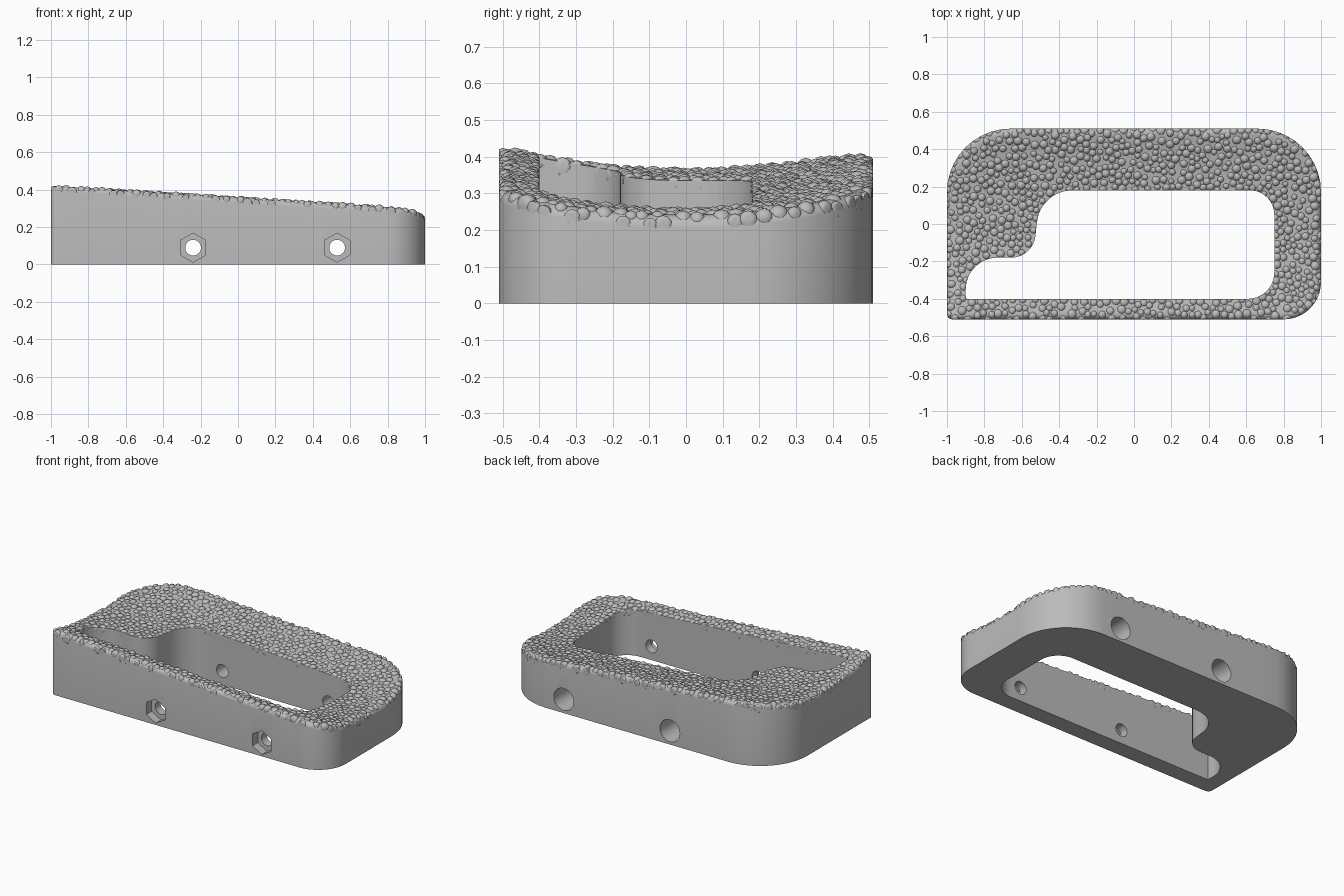
import bpy, bmesh, math, random
from mathutils import Vector

cube = bpy.data.objects.get("Cube")
if cube:
    bpy.data.objects.remove(cube, do_unlink=True)
random.seed(4)
FILLET = 0.035

grey = bpy.data.materials.new("stone_grey")
grey.use_nodes = True
grey.diffuse_color = (0.5, 0.5, 0.5, 1)
grey.node_tree.nodes["Principled BSDF"].inputs["Base Color"].default_value = (0.5, 0.5, 0.5, 1)


def rounded(corners, arc=10, split=10):
    """Closed outline from (x, y, radius) corners with evenly split sides."""
    groups = []
    for i, (x, y, r) in enumerate(corners):
        p = Vector((x, y))
        a = (p - Vector(corners[i - 1][:2])).normalized()
        b = (Vector(corners[(i + 1) % len(corners)][:2]) - p).normalized()
        if r == 0:
            groups.append([p])
            continue
        turn = a.angle(b)
        t = r * math.tan(turn / 2)
        c = p + (b - a).normalized() * r / math.cos(turn / 2)
        u, v = p - a * t - c, p + b * t - c
        side = math.copysign(turn, a.x * b.y - a.y * b.x)
        start = math.atan2(u.y, u.x)
        angles = [start + side * k / arc for k in range(arc + 1)]
        groups.append([c + Vector((math.cos(w), math.sin(w))) * r for w in angles])
    pts = []
    for g, nxt in zip(groups, groups[1:] + groups[:1]):
        pts += g
        pts += [g[-1].lerp(nxt[0], k / split) for k in range(1, split)]
    return pts


def outer(d):
    x, y = 1 - d, 0.51 - d
    radii = [(-x, -y, 0.03), (x, -y, 0.2), (x, y, 0.34), (-x, y, 0.34)]
    return rounded([(cx, cy, max(r - d, 0.003)) for cx, cy, r in radii])


def top(x, y, d):
    """Sloping saddle that rolls over at the outer rim."""
    roll = max(FILLET - d, 0)
    drop = FILLET - math.sqrt(max(FILLET ** 2 - roll ** 2, 0))
    return 0.302 - 0.063 * x + 0.24 * y * y - drop


def finish(bm, name):
    bmesh.ops.recalc_face_normals(bm, faces=bm.faces)
    mesh = bpy.data.meshes.new(name)
    bm.to_mesh(mesh)
    bm.free()
    obj = bpy.data.objects.new(name, mesh)
    bpy.context.collection.objects.link(obj)
    mesh.materials.append(grey)
    return obj


def loft(rings, name):
    bm = bmesh.new()
    loops = [[bm.verts.new(p) for p in ring] for ring in rings]
    for lo, hi in zip(loops, loops[1:]):
        for i in range(len(lo)):
            bm.faces.new((lo[i - 1], lo[i], hi[i], hi[i - 1]))
    bm.faces.new(loops[0])
    bm.faces.new(loops[-1])
    return finish(bm, name)


def bore(name, x, radius, sides, y0, y1):
    """Prism along y, with a corner pointing up."""
    rings = [[(x + radius * math.sin(math.tau * k / sides), y,
               0.09 + radius * math.cos(math.tau * k / sides)) for k in range(sides)]
             for y in (y0, y1)]
    return loft(rings, name)


# Body: straight wall, rolled rim, then rings shrinking across the saddle
rim = outer(0)
rings = [[(p.x, p.y, 0) for p in rim]]
for k in range(7):
    d = FILLET * (1 - math.cos(math.pi / 2 * k / 6))
    rings.append([(p.x, p.y, top(p.x, p.y, d)) for p in outer(d)])
inner = outer(FILLET)
for k in range(1, 14):
    s = 1 - k / 14
    rings.append([(p.x * s, p.y * s, top(p.x * s, p.y * s, 1)) for p in inner])
body = loft(rings, "body")

# Window opening and fastener bores
window = rounded([(-0.9, -0.4, 0), (0.75, -0.4, 0.14), (0.75, 0.18, 0.13),
                  (-0.5, 0.18, 0.19), (-0.54, -0.18, 0.13), (-0.9, -0.18, 0.17)], split=3)
cutters = [loft([[(p.x, p.y, z) for p in window] for z in (-0.2, 0.8)], "window_cutter")]
for x in (-0.24, 0.53):
    cutters += [bore("shaft_cutter", x, 0.042, 32, -0.7, 0.7),
                bore("nut_cutter", x, 0.078, 6, -0.7, -0.455),
                bore("head_cutter", x, 0.072, 40, 0.29, 0.7)]
bpy.context.view_layer.objects.active = body
for cutter in cutters:
    cutter.hide_render = True
    mod = body.modifiers.new("cut", "BOOLEAN")
    mod.operation, mod.solver, mod.object = "DIFFERENCE", "EXACT", cutter
    bpy.ops.object.modifier_apply(modifier=mod.name)
    bpy.data.objects.remove(cutter, do_unlink=True)


def nearest(poly, p):
    """Signed distance (positive inside) and closest outline point."""
    best, spot, inside = 9, p, False
    for i, b in enumerate(poly):
        a = poly[i - 1]
        e = b - a
        q = a + e * min(max((p - a).dot(e) / max(e.length_squared, 1e-12), 0), 1)
        dist = (p - q).length
        if dist < best:
            best, spot = dist, q
        if (a.y > p.y) != (b.y > p.y) and p.x < a.x + (p.y - a.y) / e.y * e.x:
            inside = not inside
    return (best if inside else -best), spot


# Pebbled skin: scattered half-sunk pebbles trimmed flush with the walls
unit = bmesh.new()
bmesh.ops.create_icosphere(unit, subdivisions=2, radius=1)
ball = [v.co.copy() for v in unit.verts]
ball_faces = [[v.index for v in f.verts] for f in unit.faces]
unit.free()

CELL = 0.06
cells = {}
bm = bmesh.new()
for _ in range(16000):
    p = Vector((random.uniform(-1, 1), random.uniform(-0.51, 0.51)))
    r = random.uniform(0.019, 0.029)
    cx, cy = int(p.x // CELL), int(p.y // CELL)
    near = [n for i in (-1, 0, 1) for j in (-1, 0, 1) for n in cells.get((cx + i, cy + j), [])]
    if any((p - q).length < 0.68 * (r + s) for q, s in near):
        continue
    d_out, d_win = nearest(rim, p)[0], -nearest(window, p)[0]
    if d_out < 0.004 or d_win < 0.004:
        continue
    cells.setdefault((cx, cy), []).append((p, r))
    centre = Vector((p.x, p.y, top(p.x, p.y, d_out) - 0.55 * r))
    verts = []
    for v in ball:
        co = centre + v * r
        flat = co.xy
        if d_out < r:
            dist, spot = nearest(rim, flat)
            if dist < 0:
                co.xy = spot
        if d_win < r:
            dist, spot = nearest(window, flat)
            if dist > 0:
                co.xy = spot
        verts.append(bm.verts.new(co))
    for f in ball_faces:
        bm.faces.new([verts[i] for i in f])
pebbles = finish(bm, "pebbled_skin")

bpy.ops.object.select_all(action="DESELECT")
for obj, angle in ((body, 30), (pebbles, 60)):
    obj.select_set(True)
    bpy.context.view_layer.objects.active = obj
    bpy.ops.object.shade_smooth_by_angle(angle=math.radians(angle))
    obj.select_set(False)
